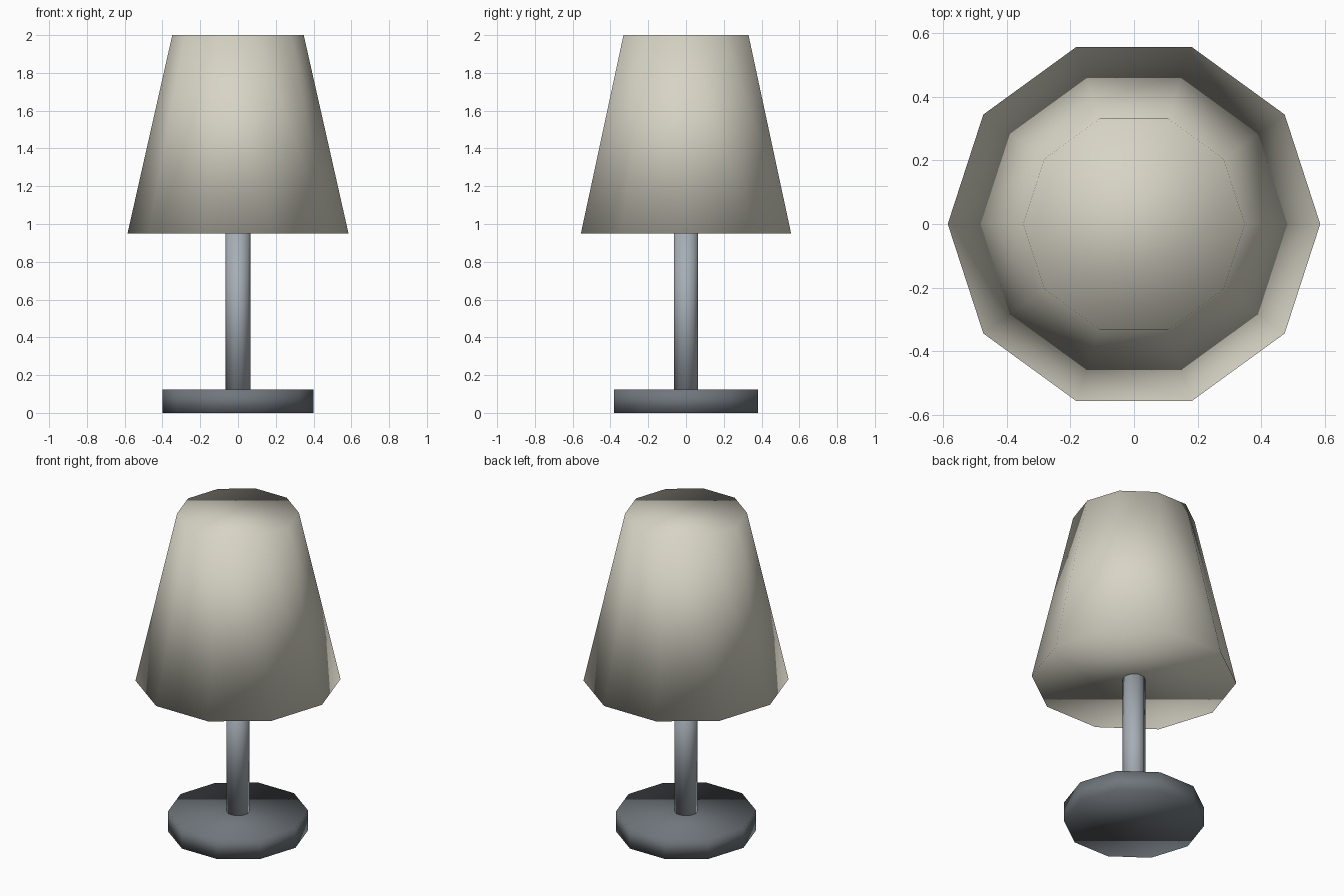
import bpy
import bmesh
from math import pi
from mathutils import Matrix

cube = bpy.data.objects.get("Cube")
if cube:
    bpy.data.objects.remove(cube, do_unlink=True)

SIDES = 10


def material(name, color):
    mat = bpy.data.materials.new(name)
    mat.use_nodes = True
    mat.diffuse_color = (*color, 1)
    mat.node_tree.nodes["Principled BSDF"].inputs["Base Color"].default_value = (*color, 1)
    return mat


def frustum(name, bottom_radius, top_radius, bottom, top, mat):
    """Closed ten-sided solid, smooth across its rims, with corners on the x axis."""
    mesh = bpy.data.meshes.new(name)
    bm = bmesh.new()
    place = Matrix.Translation((0, 0, (bottom + top) / 2)) @ Matrix.Rotation(pi / 2, 4, "Z")
    bmesh.ops.create_cone(bm, cap_ends=True, cap_tris=False, segments=SIDES,
                          radius1=bottom_radius, radius2=top_radius,
                          depth=top - bottom, matrix=place)
    for face in bm.faces:
        face.smooth = True
    bm.to_mesh(mesh)
    bm.free()
    mesh.materials.append(mat)
    obj = bpy.data.objects.new(name, mesh)
    bpy.context.collection.objects.link(obj)
    return obj


cream = material("warm cream", (0.68, 0.66, 0.56))
steel = material("light steel", (0.38, 0.42, 0.46))
dark_metal = material("dark metal", (0.16, 0.18, 0.20))

# Foot, stem and closed shade
frustum("base", 0.4, 0.4, 0, 0.125, dark_metal)
frustum("stem", 0.066, 0.066, 0.125, 0.95, steel)
frustum("shade", 0.585, 0.348, 0.95, 2, cream)
